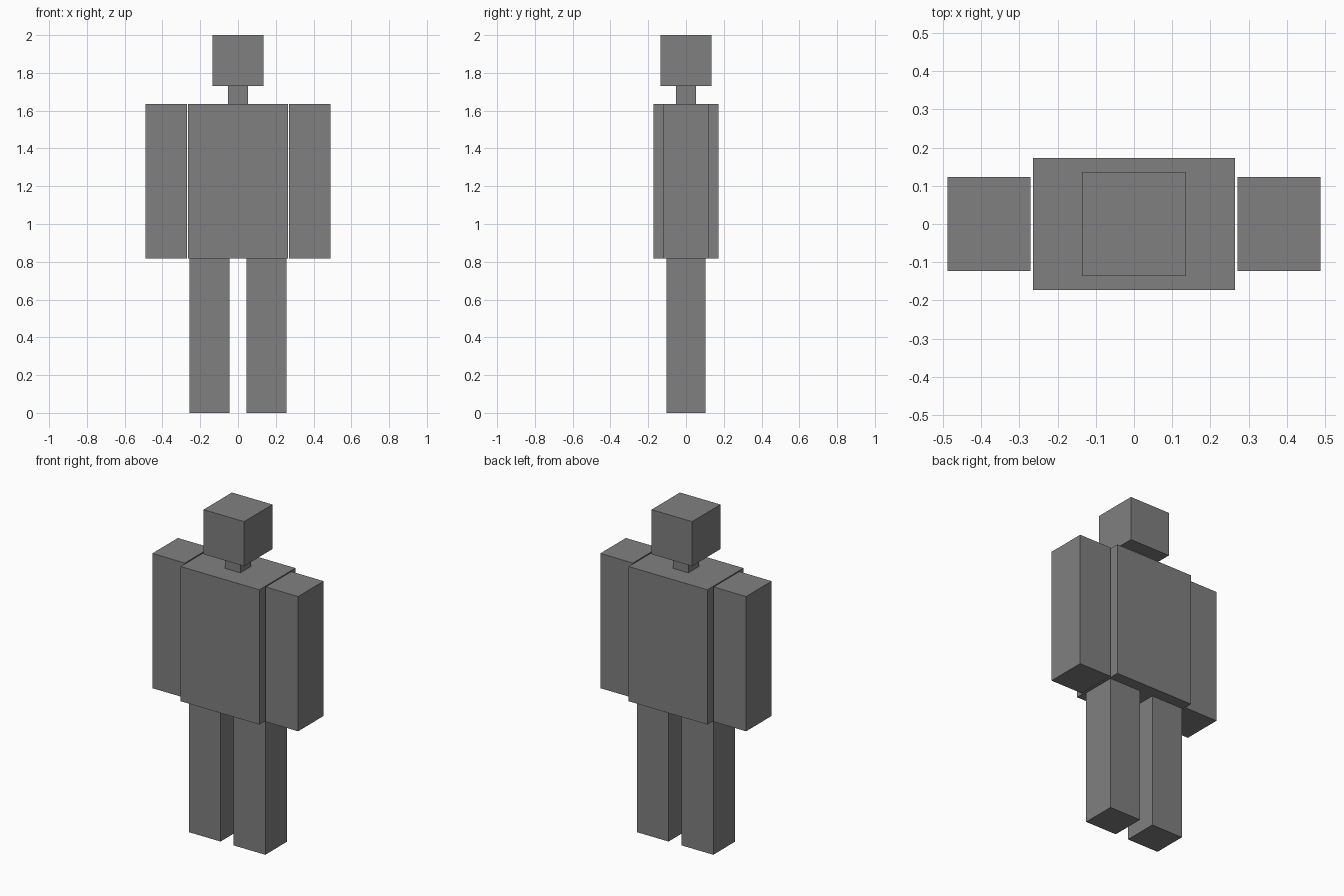
import bpy

default_cube = bpy.data.objects.get("Cube")
if default_cube:
    bpy.data.objects.remove(default_cube, do_unlink=True)

# Single plain grey for the whole figure
grey = bpy.data.materials.new("plain_grey")
grey.use_nodes = True
colour = (0.216, 0.216, 0.216, 1.0)
grey.diffuse_color = colour
grey.node_tree.nodes["Principled BSDF"].inputs["Base Color"].default_value = colour


def block(name, x_centre, width, depth, bottom, top):
    """Flat-faced box centred on y = 0, spanning bottom to top."""
    bpy.ops.mesh.primitive_cube_add(size=1, location=(x_centre, 0, (bottom + top) / 2))
    obj = bpy.context.object
    obj.name = obj.data.name = name
    obj.scale = (width, depth, top - bottom)
    bpy.ops.object.transform_apply(location=False, rotation=False, scale=True)
    obj.data.materials.append(grey)
    return obj


HIP, SHOULDER, CHIN, CROWN = 0.818, 1.635, 1.73, 2.0

# Head, neck and torso
block("head", 0, 0.272, 0.272, CHIN, CROWN)
block("neck", 0, 0.104, 0.104, SHOULDER, CHIN)
block("torso", 0, 0.528, 0.345, HIP, SHOULDER)

# Paired limbs
for side, sign in (("left", 1), ("right", -1)):
    block(side + "_arm", sign * 0.38, 0.218, 0.245, HIP, SHOULDER)
    block(side + "_leg", sign * 0.15, 0.212, 0.208, 0, HIP)
